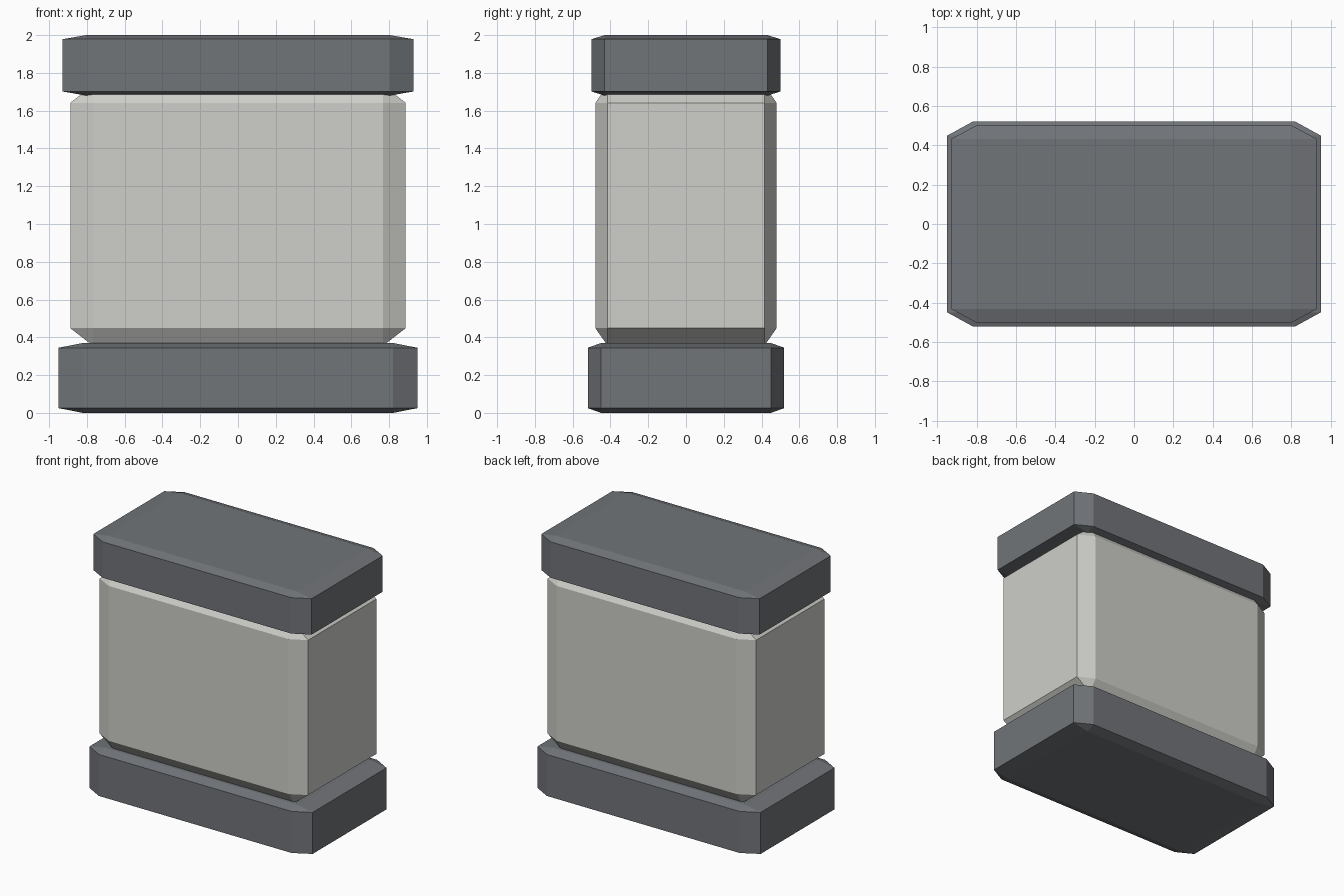
import bpy
import bmesh

cube = bpy.data.objects.get("Cube")
if cube:
    bpy.data.objects.remove(cube, do_unlink=True)


def make_material(name, rgb):
    mat = bpy.data.materials.new(name)
    mat.use_nodes = True
    color = (*rgb, 1.0)
    mat.diffuse_color = color
    bsdf = mat.node_tree.nodes["Principled BSDF"]
    bsdf.inputs["Base Color"].default_value = color
    bsdf.inputs["Roughness"].default_value = 0.8
    return mat


def chamfered_block(name, half_x, half_y, z_low, z_high, mat):
    """Unit cube with every edge chamfered, then stretched to size."""
    bm = bmesh.new()
    bmesh.ops.create_cube(bm, size=1.0)
    bmesh.ops.bevel(bm, geom=bm.edges[:], offset=0.068, offset_type='OFFSET',
                    segments=1, affect='EDGES', profile=0.5)
    bmesh.ops.scale(bm, vec=(2 * half_x, 2 * half_y, z_high - z_low), verts=bm.verts[:])
    bmesh.ops.recalc_face_normals(bm, faces=bm.faces[:])
    mesh = bpy.data.meshes.new(name)
    bm.to_mesh(mesh)
    bm.free()
    mesh.materials.append(mat)
    obj = bpy.data.objects.new(name, mesh)
    obj.location.z = (z_low + z_high) / 2
    bpy.context.collection.objects.link(obj)
    return obj


dark_stone = make_material("dark slate grey", (0.165, 0.176, 0.19))
light_stone = make_material("light warm grey", (0.62, 0.62, 0.59))

# Base slab, main body and top cap
chamfered_block("base", 0.95, 0.52, 0.0, 0.37, dark_stone)
chamfered_block("body", 0.888, 0.48, 0.355, 1.735, light_stone)
chamfered_block("cap", 0.93, 0.50, 1.68, 2.0, dark_stone)
